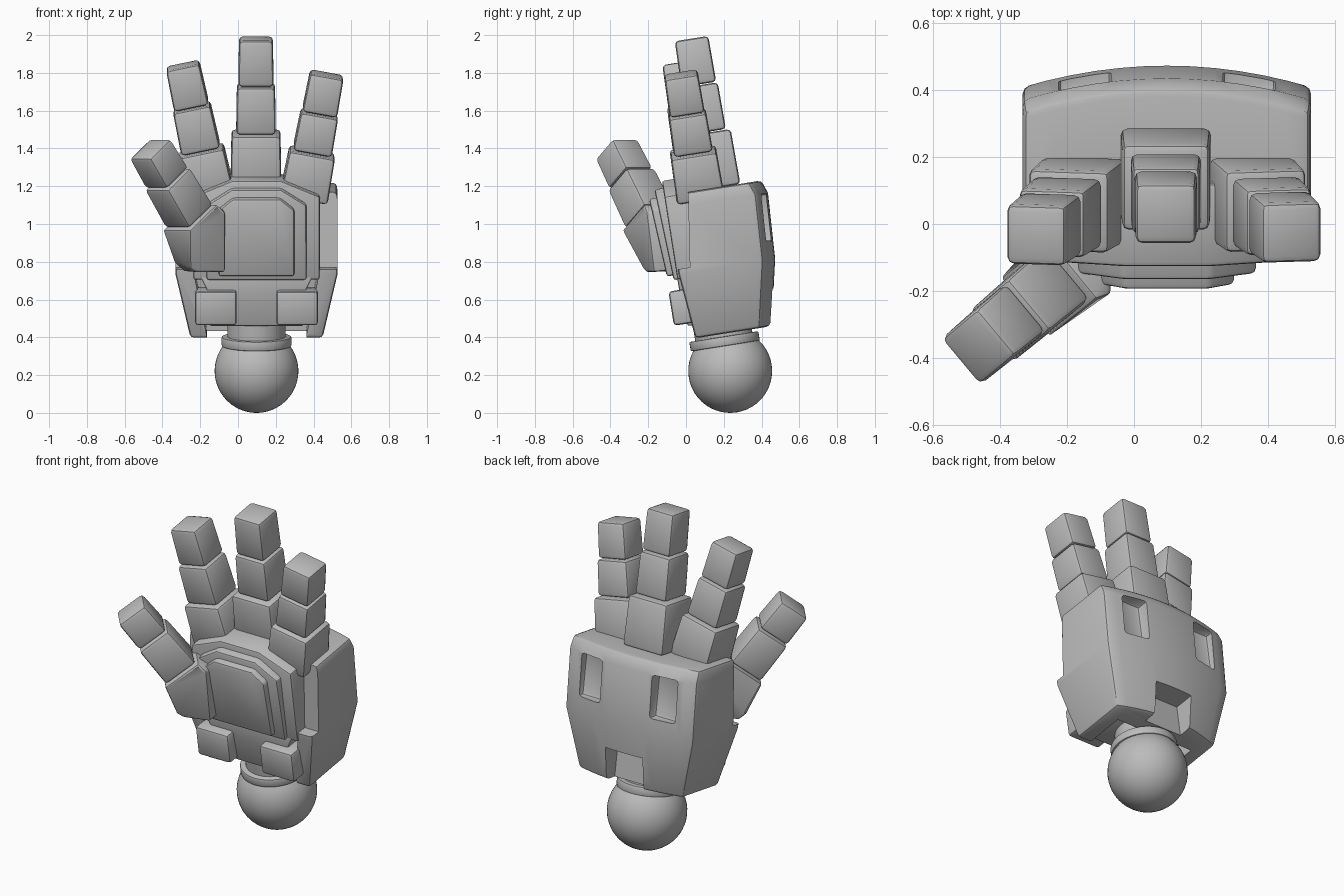
import bpy, bmesh
from math import radians
from mathutils import Matrix, Vector

if "Cube" in bpy.data.objects:
    bpy.data.objects.remove(bpy.data.objects["Cube"])

grey = bpy.data.materials.new("plain_grey")
grey.use_nodes = True
grey.diffuse_color = (0.5, 0.5, 0.5, 1)
grey.node_tree.nodes["Principled BSDF"].inputs["Base Color"].default_value = (0.5, 0.5, 0.5, 1)

# The whole hand leans forward about the ball at the wrist
HAND = Matrix.Translation((0.098, 0.234, 0.222)) @ Matrix.Rotation(radians(9), 4, 'X')


def add_object(name, bm, matrix=HAND):
    bmesh.ops.recalc_face_normals(bm, faces=bm.faces)
    mesh = bpy.data.meshes.new(name)
    bm.to_mesh(mesh)
    bm.free()
    mesh.materials.append(grey)
    obj = bpy.data.objects.new(name, mesh)
    obj.matrix_world = matrix
    bpy.context.collection.objects.link(obj)
    return obj


def finish(obj, bevel=0.0, cutters=()):
    """Bevel, cut, apply and shade a part."""
    if bevel:
        mod = obj.modifiers.new("bevel", 'BEVEL')
        mod.width, mod.segments = bevel, 2
        mod.limit_method, mod.angle_limit = 'ANGLE', radians(30)
    for cutter in cutters:
        mod = obj.modifiers.new("cut", 'BOOLEAN')
        mod.operation, mod.solver, mod.object = 'DIFFERENCE', 'EXACT', cutter
    bpy.ops.object.select_all(action='DESELECT')
    obj.select_set(True)
    bpy.context.view_layer.objects.active = obj
    bpy.ops.object.convert(target='MESH')
    bpy.ops.object.shade_smooth_by_angle(angle=radians(30))
    for cutter in cutters:
        bpy.data.objects.remove(cutter)
    return obj


def loft(name, sections, matrix=HAND):
    """Skin a closed body through matching cross-sections."""
    bm = bmesh.new()
    rings = [[bm.verts.new(p) for p in s] for s in sections]
    n = len(rings[0])
    for a, b in zip(rings, rings[1:]):
        for i in range(n):
            j = (i + 1) % n
            bm.faces.new((a[i], a[j], b[j], b[i]))
    bm.faces.new(rings[0])
    bm.faces.new(rings[-1])
    return add_object(name, bm, matrix)


def rect(hx, y0, y1, z, cx=0.0):
    return [(cx - hx, y0, z), (cx + hx, y0, z), (cx + hx, y1, z), (cx - hx, y1, z)]


def box(name, cx, hx, y0, y1, z0, z1):
    return loft(name, [rect(hx, y0, y1, z0, cx), rect(hx, y0, y1, z1, cx)])


def cylinder(name, radius, z0, z1):
    bm = bmesh.new()
    bmesh.ops.create_cone(bm, cap_ends=True, segments=48, radius1=radius, radius2=radius,
                          depth=z1 - z0, matrix=Matrix.Translation((0, -0.005, (z0 + z1) / 2)))
    return add_object(name, bm)


# Wrist
bm = bmesh.new()
bmesh.ops.create_uvsphere(bm, u_segments=48, v_segments=24, radius=0.222)
finish(add_object("wrist_ball", bm))
finish(cylinder("wrist_ring", 0.185, 0.135, 0.185), 0.006)
finish(cylinder("wrist_neck", 0.153, 0.1, 0.36))


# Back shell with a curved back
def shell_section(z, half, front, back, sag=0.065, steps=12):
    arc = []
    for i in range(steps + 1):
        t = 1 - 2 * i / steps
        arc.append((half * t, back - sag * t * t, z))
    return [(-half, front, z), (half, front, z)] + arc


shell = loft("back_shell", [
    shell_section(0.20, 0.35, -0.155, 0.254),
    shell_section(0.55, 0.43, -0.19, 0.328),
    shell_section(0.90, 0.43, -0.19, 0.345),
    shell_section(0.97, 0.425, -0.19, 0.32)])

# Front of the upper side walls, palm cavity, slots and wrist notch
step = [(-0.4, 0.575), (-0.125, 0.575), (-0.055, 1.1), (-0.4, 1.1)]
cuts = [loft("wall_step_cutter", [[(x, y, z) for y, z in step] for x in (-0.6, 0.6)]),
        loft("cavity_cutter", [rect(0.255, -0.5, 0.09, 0.1), rect(0.265, -0.5, 0.09, 0.22),
                               rect(0.337, -0.5, 0.09, 0.58), rect(0.337, -0.5, 0.0, 1.1)]),
        box("notch_cutter", 0, 0.125, 0.165, 0.5, 0.1, 0.395)]
for side in (-1, 1):
    cuts.append(finish(box("slot_cutter", side * 0.245, 0.078, 0.262, 0.5, 0.645, 0.9), 0.018))
for cutter in cuts:
    cutter.hide_render = True
finish(shell, 0.02, cuts)


# Palm layers, each a block with cut upper corners
def palm_plate(name, half, top_half, z0, z1, drop, front, back, lean=0):
    outline = [(-half, z0), (half, z0), (half, z1 - drop), (top_half, z1),
               (-top_half, z1), (-half, z1 - drop)]
    pivot = Matrix.Translation((0, front, 0.76))
    tilt = HAND @ pivot @ Matrix.Rotation(radians(lean), 4, 'X') @ pivot.inverted()
    finish(loft(name, [[(x, y, z) for x, z in outline] for y in (front, back)], tilt), 0.014)


palm_plate("palm_body", 0.335, 0.13, 0.52, 1.05, 0.085, -0.2, 0.05)
palm_plate("palm_step", 0.265, 0.13, 0.52, 1.01, 0.085, -0.233, 0.0, 3)
palm_plate("palm_plate", 0.2, 0.125, 0.545, 0.965, 0.06, -0.268, -0.1, 4)

# Heel of the palm with two pads
finish(loft("palm_heel", [rect(0.25, -0.185, 0.12, 0.27), rect(0.25, -0.2, 0.12, 0.44),
                          rect(0.3, -0.2, 0.12, 0.54)]), 0.01)
for label, side in (("right", -1), ("left", 1)):
    finish(box(label + "_heel_pad", side * 0.215, 0.11, -0.257, -0.1, 0.283, 0.466), 0.018)


# Fingers: three stacked blocks, placed by the top of the first
def segment(name, matrix, z0, z1, width):
    h, top = width / 2, width / 2 * 0.96
    finish(loft(name, [rect(h, -h, h, z0 + 0.004), rect(top, -top, top, z1)], matrix), 0.02)


def finger(name, matrix, lengths, widths):
    z = -lengths[0]
    for part, length, width in zip(("base", "middle", "tip"), lengths, widths):
        segment(f"{name}_{part}", matrix, z, z + length, width)
        z += length


def joint(x, y, z, tilt):
    return HAND @ Matrix.Translation((x, y, z)) @ Matrix.Rotation(radians(tilt), 4, 'Y')


finger("index_finger", joint(-0.294, -0.012, 1.185, -12), (0.25, 0.238, 0.228), (0.255, 0.21, 0.187))
finger("middle_finger", joint(-0.003, 0.073, 1.265, 0), (0.3, 0.255, 0.25), (0.27, 0.21, 0.187))
finger("little_finger", joint(0.295, -0.012, 1.175, 10.5), (0.25, 0.212, 0.212), (0.255, 0.208, 0.187))

# Thumb, leaning out and forward
axis = Vector((-0.466, -0.39, 0.8)).normalized()
across = Vector((0.39, -0.466, 0)).normalized() * Vector((1, 1, 1)).x
across = Vector((-axis.y, axis.x, 0)).normalized()
turn = Matrix((across.cross(axis), across, axis)).transposed().to_4x4()
thumb = Matrix.Translation((-0.255, -0.192, 1.036)) @ turn
segment("thumb_middle", thumb, 0, 0.255, 0.207)
segment("thumb_tip", thumb, 0.255, 0.455, 0.187)

# The thumb base bends from the joint into the palm
knuckle = [thumb @ Vector(p) for p in rect(0.115, -0.115, 0.115, 0)]
bend = [(-0.07, -0.05, 1.05), (-0.34, -0.09, 0.8), (-0.25, -0.23, 0.765), (-0.07, -0.21, 1.065)]
root = [(-0.07, -0.05, 0.76), (-0.29, -0.09, 0.75), (-0.22, -0.21, 0.745), (-0.07, -0.17, 0.745)]
finish(loft("thumb_base", [knuckle, bend, root], Matrix.Identity(4)), 0.012)
